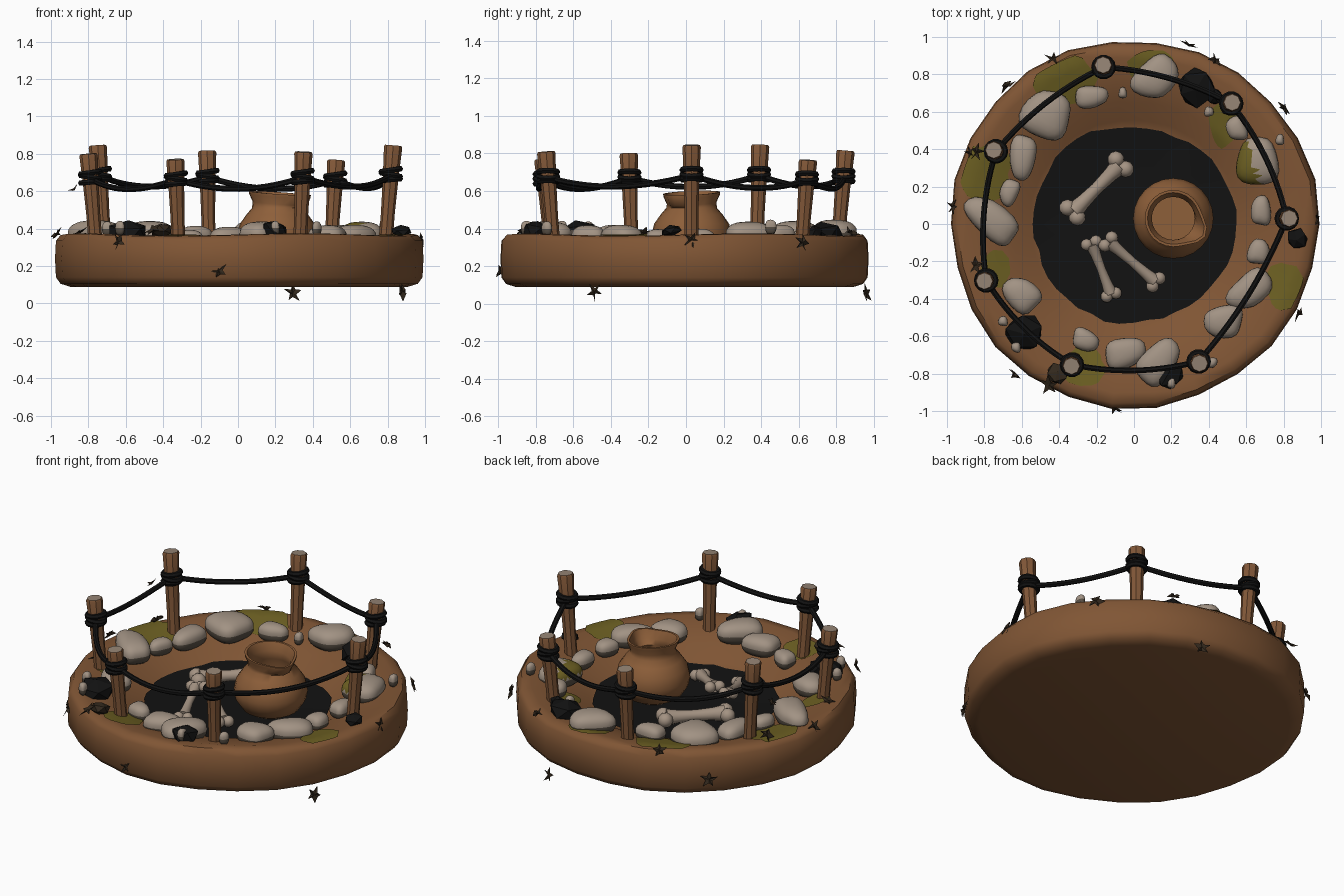
import bpy, bmesh, math, random
from mathutils import Vector, Matrix

if "Cube" in bpy.data.objects:
    bpy.data.objects.remove(bpy.data.objects["Cube"])

random.seed(4)
TAU = math.tau


def material(name, *rgb):
    m = bpy.data.materials.new(name)
    m.diffuse_color = (*rgb, 1)
    m.use_nodes = True
    m.node_tree.nodes["Principled BSDF"].inputs["Base Color"].default_value = m.diffuse_color
    return m


EARTH = material("earth brown", .216, .092, .035)
WOOD = material("post wood", .225, .098, .04)
ENDS = material("cut wood", .30, .23, .175)
CLAY = material("clay", .27, .115, .042)
STONE = material("stone grey", .36, .29, .23)
STONE_LOW = material("stone base", .10, .08, .06)
BONE = material("bone", .37, .29, .225)
CHAR = material("charcoal black", .006, .006, .006)
MOSS = material("moss green", .15, .115, .016)
LEAF = material("dead leaf", .032, .021, .012)


def finish(name, bm, mats, smooth=True, angle=50):
    me = bpy.data.meshes.new(name)
    bmesh.ops.recalc_face_normals(bm, faces=bm.faces)
    bm.to_mesh(me)
    bm.free()
    for m in mats:
        me.materials.append(m)
    ob = bpy.data.objects.new(name, me)
    bpy.context.collection.objects.link(ob)
    if smooth:
        bpy.ops.object.select_all(action='DESELECT')
        ob.select_set(True)
        bpy.context.view_layer.objects.active = ob
        bpy.ops.object.shade_smooth_by_angle(angle=math.radians(angle))
    return ob


def skin(bm, rings, cap_start=True, cap_end=True):
    """Join rings of points with quads."""
    loops = [[bm.verts.new(p) for p in r] for r in rings]
    for a, b in zip(loops, loops[1:]):
        for i in range(len(a)):
            j = (i + 1) % len(a)
            bm.faces.new((a[i], a[j], b[j], b[i]))
    if cap_start:
        bm.faces.new(loops[0][::-1])
    if cap_end:
        bm.faces.new(loops[-1])


def tube(bm, pts, radii, n=8, closed_ends=True):
    """Round section swept along points."""
    rings = []
    for i, p in enumerate(pts):
        t = (pts[min(i + 1, len(pts) - 1)] - pts[max(i - 1, 0)]).normalized()
        ref = Vector((0, 0, 1)) if abs(t.z) < .9 else Vector((1, 0, 0))
        u = t.cross(ref).normalized()
        v = t.cross(u)
        rings.append([p + radii[i] * (u * math.cos(TAU * k / n) + v * math.sin(TAU * k / n))
                      for k in range(n)])
    skin(bm, rings, closed_ends, closed_ends)


# Mound: lathed profile with a wobbly rim and a sunken pit
TOP = [(.0, .215), (.5, .22), (.56, .24), (.66, .305), (.78, .34), (.90, .368), (.955, .365)]
SIDE = [(.98, .335), (.985, .24), (.98, .14), (.955, .105), (.90, .088)]


def wob(a):
    return 1 + .008 * math.sin(3 * a + 1) + .006 * math.sin(7 * a)


def ground(x, y):
    r, a = math.hypot(x, y), math.atan2(y, x)
    r /= wob(a)
    for (r0, z0), (r1, z1) in zip(TOP, TOP[1:]):
        if r <= r1:
            break
    z = z0 + (z1 - z0) * min(1, (r - r0) / (r1 - r0))
    return z + .008 * math.sin(4 * a) * max(0, r - .5) * 2


bm = bmesh.new()
rings = []
for r, z in TOP[1:] + SIDE:
    ring = []
    for k in range(26):
        a = TAU * k / 26
        x, y = r * wob(a) * math.cos(a), r * wob(a) * math.sin(a)
        ring.append((x, y, ground(x, y) if (r, z) in TOP else z))
    rings.append(ring)
skin(bm, rings)
finish("earth_mound", bm, [EARTH])


def patch(name, cx, cy, rx, ry, mat, lift, n=22, jag=.12):
    """Thin irregular sheet draped over the ground."""
    bm = bmesh.new()
    ph = random.random() * 6
    edge = [1 + jag * (math.sin(3 * TAU * k / n + ph) * .6 + random.uniform(-.6, .6)) for k in range(n)]
    rings = []
    for s in (.12, .4, .7, 1):
        ring = []
        for k in range(n):
            a = TAU * k / n
            x, y = cx + rx * s * edge[k] * math.cos(a), cy + ry * s * edge[k] * math.sin(a)
            f = min(1, .955 / math.hypot(x, y))
            x, y = x * f, y * f
            ring.append((x, y, ground(x, y) + lift))
        rings.append(ring)
    skin(bm, rings, True, False)
    finish(name, bm, [mat])


patch("charred_pit", 0, 0, .545, .525, CHAR, .006, 44, .035)
for x, y, rx, ry in [(-.38, .78, .17, .15), (.1, .84, .13, .09), (.48, .53, .08, .12),
                     (.80, -.33, .10, .13), (-.27, -.76, .11, .11), (-.80, .27, .14, .16),
                     (-.74, -.24, .08, .10)]:
    patch("moss_patch", x, y, rx, ry, MOSS, .008)


# Ring of rounded stones: x, y, half length, half width, turn in degrees
def stone(x, y, rx, ry, deg, mossy=False):
    bm = bmesh.new()
    bmesh.ops.create_icosphere(bm, subdivisions=3, radius=1)
    h = .03 + .35 * (rx + ry) / 2
    ph = random.random() * 6
    turn = Matrix.Rotation(math.radians(deg), 3, 'Z')
    c = Vector((x, y, ground(x, y) + .035))
    for v in bm.verts:
        p = v.co
        a = math.atan2(p.y, p.x)
        w = 1 + .07 * math.sin(2 * a + ph) + .07 * math.sin(3 * a + 2 * ph)
        q = Vector([math.copysign(abs(t) ** .8, t) for t in p])
        v.co = c + turn @ Vector((q.x * rx * w, q.y * ry * w, q.z * h))
    for f in bm.faces:
        d = f.calc_center_median() - c
        f.material_index = 1 if d.z < -.1 * h else 0
        if mossy and d.x + d.y * .3 < -.2 * rx and d.z > .2 * h:
            f.material_index = 2
    finish("stone", bm, [STONE, STONE_LOW, MOSS])


for s in [(-.47, .58, .14, .12, -20), (-.23, .68, .085, .062, 0), (.115, .785, .13, .10, 50),
          (.55, .51, .05, .07, 20), (.66, .33, .12, .12, 0, True), (.68, .07, .05, .085, 0),
          (.665, -.15, .055, .072, -10), (.62, -.35, .13, .085, 45), (.48, -.52, .105, .085, 0),
          (.13, -.74, .13, .095, 45), (-.05, -.69, .105, .085, 10), (-.26, -.62, .075, .055, -20),
          (-.60, -.38, .11, .08, -45), (-.595, .36, .07, .12, -10), (-.665, .17, .048, .075, -25),
          (-.76, .02, .17, .085, -42)]:
    stone(*s)
for x, y in [(-.06, .70), (.42, -.74), (.20, -.85), (.40, .60), (-.70, -.52), (.78, .45), (-.63, -.66)]:
    stone(x, y, .024, .028, 0)

# Black angular shards between the stones
for x, y, r, h in [(.33, .73, .12, .07), (-.585, -.58, .11, .07), (.87, -.08, .065, .03),
                   (.19, -.80, .09, .07), (-.41, -.80, .06, .04), (.43, .68, .05, .05)]:
    bm = bmesh.new()
    bmesh.ops.create_icosphere(bm, subdivisions=1, radius=1)
    tilt = Matrix.Rotation(random.uniform(-.3, .3), 3, 'X') @ Matrix.Rotation(random.uniform(0, 6), 3, 'Z')
    for v in bm.verts:
        p = v.co * random.uniform(.8, 1.1)
        v.co = tilt @ Vector((p.x * r, p.y * r, p.z * h)) + Vector((x, y, ground(x, y) + .03))
    finish("charred_shard", bm, [LEAF if x == -.41 else CHAR], False)

# Leaning posts: top x, y, z
POSTS = [Vector(p) for p in [(-.165, .85, .815), (.525, .65, .765), (.83, .03, .845), (.35, -.745, .81),
                             (-.335, -.76, .77), (-.80, -.305, .80), (-.75, .395, .845)]]
ties = []
for top in POSTS:
    out = Vector((top.x, top.y, 0)).normalized()
    base = Vector((top.x, top.y, .28)) - out * .045
    bm = bmesh.new()
    pts = [base.lerp(top, t) for t in (0, .35, .7, .98, 1)]
    tube(bm, pts, [.038, .037, .042, .049, .044], 8)
    bm.normal_update()
    for f in bm.faces:
        f.material_index = 1 if abs(f.normal.z) > .8 and f.calc_center_median().z > .6 else 0
    finish("post", bm, [WOOD, ENDS], angle=35)
    # Rope binding: three stacked coils
    tie = base.lerp(top, (.68 - .28) / (top.z - .28))
    tie.z = .66 + (top.z - .765) * .3
    ties.append(tie)
    bm = bmesh.new()
    for dz, tw in ((-.022, .1), (.004, -.2), (.028, .15)):
        loop = [[tie + Vector(((.05 + .016 * math.cos(b)) * math.cos(a), (.05 + .016 * math.cos(b)) * math.sin(a),
                               dz + .016 * math.sin(b) + .05 * tw * math.cos(a)))
                 for b in [TAU * j / 6 for j in range(6)]] for a in [TAU * k / 14 for k in range(15)]]
        skin(bm, loop, False, False)
    bmesh.ops.remove_doubles(bm, verts=bm.verts, dist=.0005)
    finish("rope_binding", bm, [CHAR])

# Sagging rope between neighbouring posts
for a, b in zip(ties, ties[1:] + ties[:1]):
    mid = (a + b) / 2
    out = Vector((mid.x, mid.y, 0)).normalized()
    bm = bmesh.new()
    pts = []
    for k in range(15):
        t = k / 14
        s = 4 * t * (1 - t)
        pts.append(a.lerp(b, t) + out * .04 * s - Vector((0, 0, .055 * s)))
    tube(bm, pts, [.016] * 15, 7)
    finish("rope_span", bm, [CHAR])

# Clay pot with a pouring lip
PC = Vector((.21, .03, 0))
bm = bmesh.new()
rings = []
for r, z in [(.10, .215), (.165, .25), (.205, .31), (.215, .36), (.20, .425), (.165, .475), (.135, .51),
             (.132, .535), (.15, .575), (.152, .59), (.138, .59), (.115, .54), (.115, .50), (.15, .44), (.13, .36)]:
    ring = []
    for k in range(24):
        a = TAU * k / 24
        d = math.cos(a + .5)
        lip = (.045 * max(0, d) ** 10) if z > .53 else 0
        ring.append(PC + Vector(((r + lip) * math.cos(a), (r + lip) * math.sin(a), z - (.012 * d if z > .53 else 0))))
    rings.append(ring)
skin(bm, rings)
finish("clay_pot", bm, [CLAY])

# Bones: waisted shaft with two knobs at each end
for p, q, r in [((-.32, .07, .275), (-.08, .31, .275), .043), ((-.225, -.11, .31), (-.125, -.37, .25), .031),
                ((-.13, -.10, .33), (.11, -.305, .26), .033)]:
    p, q = Vector(p), Vector(q)
    side = (q - p).cross(Vector((0, 0, 1))).normalized()
    bm = bmesh.new()
    tube(bm, [p.lerp(q, t) for t in (0, .2, .5, .8, 1)], [r * 1.15, r * .9, r * .75, r * .9, r * 1.15], 10)
    for e, d in ((p, (p - q).normalized()), (q, (q - p).normalized())):
        for s in (-1, 1):
            m = Matrix.Translation(e + side * s * r * .85 + d * r * .3)
            bmesh.ops.create_icosphere(bm, subdivisions=2, radius=r * 1.05, matrix=m)
    finish("bone", bm, [BONE])

# Dead leaves: bent five-point stars, x, y, z and size
for x, y, z, s in [(-.87, .38, .60, .035), (-.63, -.79, .325, .05), (-.10, -.975, .17, .05), (.29, .945, .052, .052),
                   (.865, -.48, .06, .05), (.965, .03, .33, .045), (.79, .61, .32, .05), (-.84, -.22, .37, .05),
                   (-.96, .09, .36, .045), (-.45, -.85, .38, .06), (-.43, .88, .37, .045), (.43, .87, .37, .04),
                   (-.67, .73, .20, .05), (-.83, .38, .38, .05)]:
    n = Vector((x, y, 0)).normalized()
    n = (n + Vector((0, 0, .3 if z < .36 else 1.5))).normalized()
    rot = n.to_track_quat('Z', 'Y')
    ph = random.random() * 6
    bm = bmesh.new()
    c = Vector((x, y, z)) + n * .012
    hub = [bm.verts.new(c + n * t) for t in (.006, -.006)]
    rim = []
    for k in range(10):
        a = ph + TAU * k / 10
        r = s * (random.uniform(.85, 1.1) if k % 2 == 0 else .4)
        rim.append(bm.verts.new(c + rot @ Vector((r * math.cos(a), r * math.sin(a), random.uniform(-.01, .02)))))
    for k in range(10):
        bm.faces.new((hub[0], rim[k], rim[(k + 1) % 10]))
        bm.faces.new((hub[1], rim[(k + 1) % 10], rim[k]))
    finish("dead_leaf", bm, [LEAF], False)
